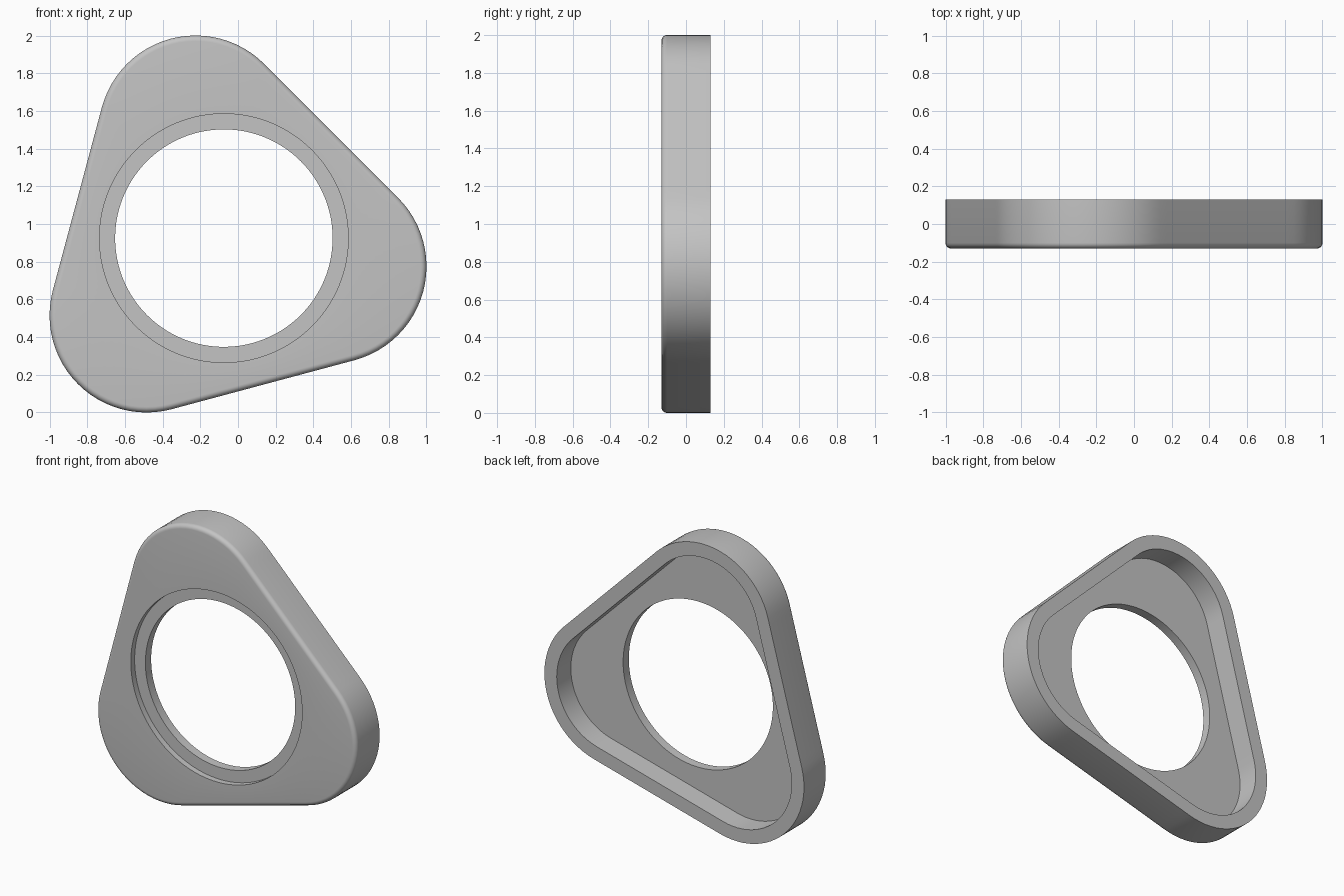
import bpy, bmesh
from math import sin, cos, pi, radians, hypot

if "Cube" in bpy.data.objects:
    bpy.data.objects.remove(bpy.data.objects["Cube"], do_unlink=True)

CX, CZ = -0.075, 0.925         # centre of the bore
REACH, CORNER = 0.58, 0.515    # corner centre distance and corner radius
FRONT, BACK = -0.13, 0.13
BEVEL, WALL = 0.03, 0.095
ARC, SIDE = 24, 20             # segments per corner and per straight side


def rounded_triangle(radius):
    """Points around the rounded triangle, relative to the bore centre."""
    pts = []
    for k in range(3):
        mid = radians(105 + 120 * k)
        for i in range(ARC + 1):
            a = mid - pi / 3 + 2 * pi / 3 * i / ARC
            pts.append((REACH * cos(mid) + radius * cos(a),
                        REACH * sin(mid) + radius * sin(a)))
        # straight side towards the next corner
        x, z = pts[-1]
        n = mid + 2 * pi / 3
        ex = REACH * cos(n) + radius * cos(a)
        ez = REACH * sin(n) + radius * sin(a)
        for i in range(1, SIDE):
            t = i / SIDE
            pts.append((x + (ex - x) * t, z + (ez - z) * t))
    return pts


def circle(radius):
    """Circle points in line with the points of the outer outline."""
    return [(radius * x / hypot(x, z), radius * z / hypot(x, z))
            for x, z in rounded_triangle(CORNER)]


# Cross-section of the plate as a closed chain of loops
loops = [(rounded_triangle(CORNER), BACK)]
for i in range(7):                                   # rounded front edge
    a = pi / 2 * i / 6
    loops.append((rounded_triangle(CORNER - BEVEL * (1 - cos(a))),
                  FRONT + BEVEL * (1 - sin(a))))
loops += [
    (circle(0.66), FRONT), (circle(0.66), -0.088),   # counterbore
    (circle(0.577), -0.088), (circle(0.577), -0.025),  # bore
    (rounded_triangle(CORNER - WALL), -0.025),       # back recess
    (rounded_triangle(CORNER - WALL), BACK),
]

bm = bmesh.new()
rings = [[bm.verts.new((CX + x, y, CZ + z)) for x, z in pts] for pts, y in loops]
for ring, nxt in zip(rings, rings[1:] + rings[:1]):
    for i in range(len(ring)):
        j = (i + 1) % len(ring)
        bm.faces.new((ring[i], ring[j], nxt[j], nxt[i]))
bmesh.ops.recalc_face_normals(bm, faces=bm.faces)
mesh = bpy.data.meshes.new("triangular_flange")
bm.to_mesh(mesh)
bm.free()

# Plain grey material
grey = bpy.data.materials.new("grey")
grey.use_nodes = True
colour = (0.55, 0.55, 0.55, 1)
grey.diffuse_color = colour
grey.node_tree.nodes["Principled BSDF"].inputs["Base Color"].default_value = colour
mesh.materials.append(grey)

flange = bpy.data.objects.new("triangular_flange", mesh)
bpy.context.collection.objects.link(flange)
bpy.context.view_layer.objects.active = flange
flange.select_set(True)
bpy.ops.object.shade_smooth_by_angle(angle=radians(30))
